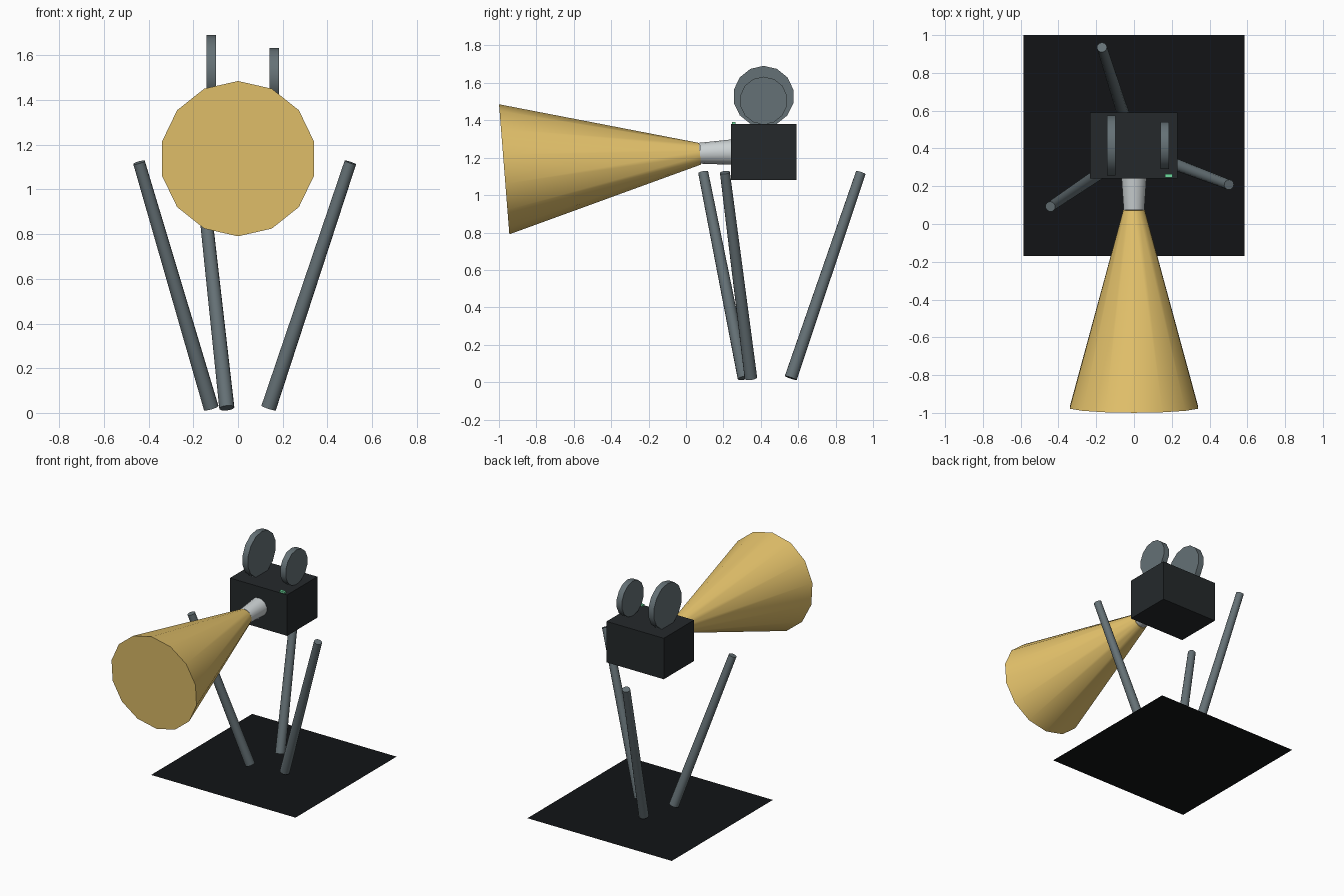
import bpy
import bmesh
from mathutils import Matrix, Vector

cube = bpy.data.objects.get("Cube")
if cube:
    bpy.data.objects.remove(cube, do_unlink=True)

SIDES = 14


def material(name, rgb):
    mat = bpy.data.materials.new(name)
    mat.use_nodes = True
    color = (*rgb, 1)
    mat.diffuse_color = color
    mat.node_tree.nodes["Principled BSDF"].inputs["Base Color"].default_value = color
    return mat


gold = material("gold", (0.79, 0.55, 0.15))
steel = material("steel", (0.13, 0.165, 0.18))
black = material("black", (0.018, 0.022, 0.024))
floor_black = material("floor_black", (0.006, 0.007, 0.008))
silver = material("silver", (0.6, 0.64, 0.65))
green = material("green", (0.16, 0.72, 0.35))


def finish(name, bm, mat):
    mesh = bpy.data.meshes.new(name)
    bm.to_mesh(mesh)
    bm.free()
    mesh.materials.append(mat)
    obj = bpy.data.objects.new(name, mesh)
    bpy.context.collection.objects.link(obj)
    return obj


def box(name, low, high, mat):
    low, high = Vector(low), Vector(high)
    bm = bmesh.new()
    place = Matrix.Translation((low + high) / 2) @ Matrix.Diagonal((*(high - low), 1))
    bmesh.ops.create_cube(bm, size=1, matrix=place)
    return finish(name, bm, mat)


def frustum(name, start, end, r_start, r_end, mat):
    """Capped tapered cylinder between two points."""
    start, end = Vector(start), Vector(end)
    axis = end - start
    turn = axis.to_track_quat('Z', 'Y').to_matrix().to_4x4()
    bm = bmesh.new()
    bmesh.ops.create_cone(bm, cap_ends=True, segments=SIDES, radius1=r_start,
                          radius2=r_end, depth=axis.length,
                          matrix=Matrix.Translation((start + end) / 2) @ turn)
    obj = finish(name, bm, mat)
    bpy.ops.object.select_all(action='DESELECT')
    obj.select_set(True)
    bpy.context.view_layer.objects.active = obj
    bpy.ops.object.shade_smooth_by_angle(angle=0.55)
    return obj


# Floor sheet
bm = bmesh.new()
bmesh.ops.create_grid(bm, x_segments=1, y_segments=1, size=0.585,
                      matrix=Matrix.Translation((0, 0.415, 0)))
finish("floor", bm, floor_black)

# Projector body and its small indicator lamp
box("projector_body", (-0.233, 0.24, 1.08), (0.23, 0.59, 1.38), black)
box("indicator_lamp", (0.165, 0.245, 1.375), (0.205, 0.265, 1.392), green)

# Film reels on top
for name, x, z, radius in (("large_reel", -0.12, 1.528, 0.163),
                           ("small_reel", 0.162, 1.505, 0.128)):
    frustum(name, (x - 0.022, 0.415, z), (x + 0.022, 0.415, z), radius, radius, steel)

# Lens barrel and light beam, tipped slightly downwards
frustum("lens", (0, 0.25, 1.23), (0, 0.075, 1.224), 0.068, 0.056, silver)
frustum("light_beam", (0, 0.075, 1.221), (0, -0.972, 1.138), 0.058, 0.3486, gold)

# Three splayed legs
for name, foot, top in (("back_leg", (-0.05, 0.56), (-0.17, 0.935)),
                        ("right_leg", (-0.12, 0.31), (-0.443, 0.092)),
                        ("left_leg", (0.137, 0.347), (0.503, 0.208))):
    frustum(name, (*foot, 0.022), (*top, 1.121), 0.034, 0.027, steel)
